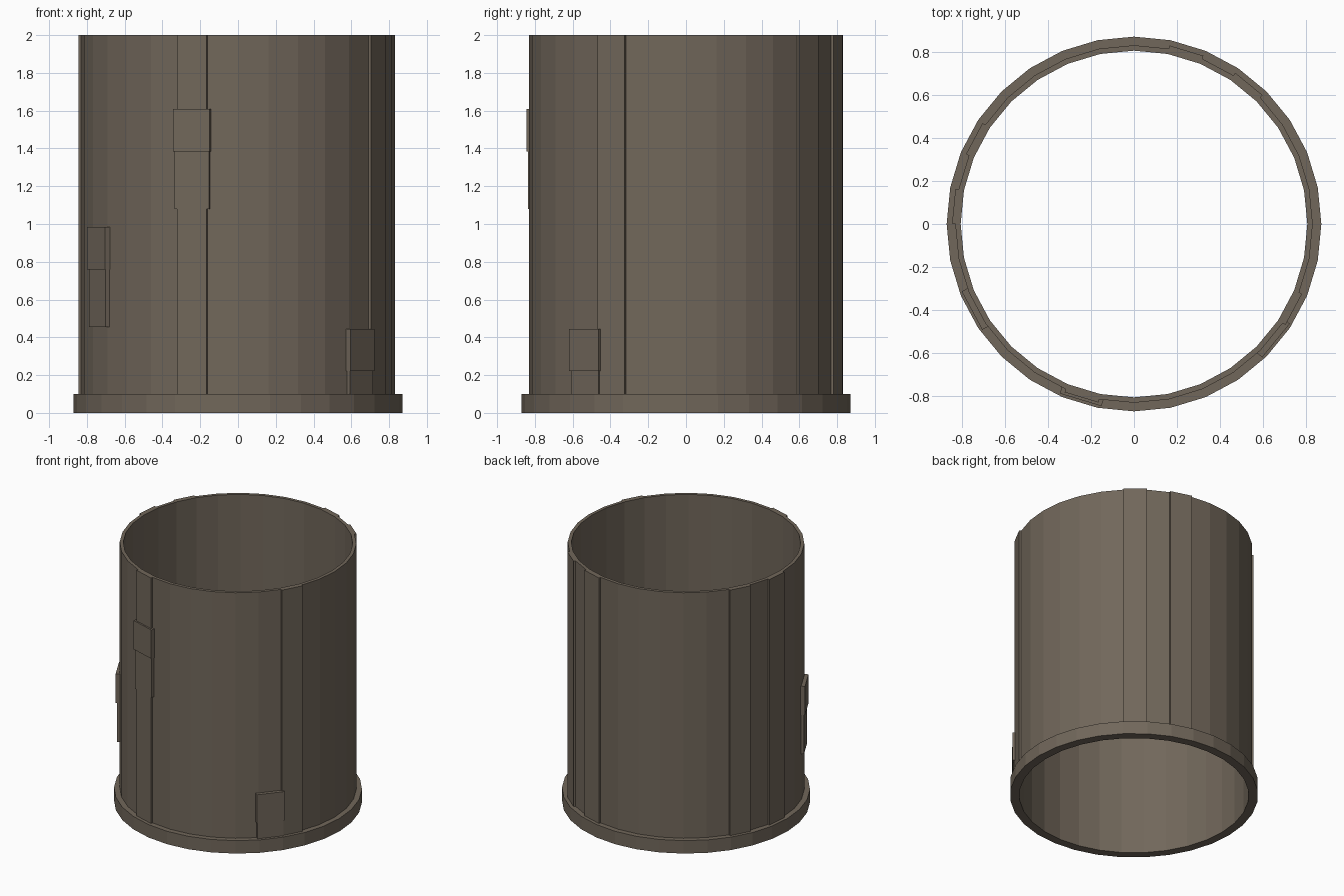
import bpy, bmesh, math
from mathutils import Matrix

if "Cube" in bpy.data.objects:
    bpy.data.objects.remove(bpy.data.objects["Cube"])

SIDES = 32
STEP = 360 / SIDES

metal = bpy.data.materials.new("weathered brown metal")
metal.diffuse_color = (0.165, 0.135, 0.103, 1)
metal.use_nodes = True
metal.node_tree.nodes["Principled BSDF"].inputs["Base Color"].default_value = metal.diffuse_color


def finish(name, bm):
    bmesh.ops.recalc_face_normals(bm, faces=bm.faces)
    mesh = bpy.data.meshes.new(name)
    bm.to_mesh(mesh)
    bm.free()
    mesh.materials.append(metal)
    ob = bpy.data.objects.new(name, mesh)
    bpy.context.collection.objects.link(ob)
    return ob


def tube(name, r_in, r_out, z0, z1):
    """Open-ended hollow cylinder with flat facets."""
    bm = bmesh.new()
    profile = [(r_in, z0), (r_out, z0), (r_out, z1), (r_in, z1)]
    rings = []
    for i in range(SIDES):
        a = math.radians(i * STEP)
        rings.append([bm.verts.new((r * math.cos(a), r * math.sin(a), z)) for r, z in profile])
    for i in range(SIDES):
        p, q = rings[i], rings[(i + 1) % SIDES]
        for k in range(4):
            n = (k + 1) % 4
            bm.faces.new((p[k], q[k], q[n], p[n]))
    return finish(name, bm)


def plate(name, facet, d_in, d_out, width, z0, z1):
    """Box lying on the middle of one wall facet."""
    bm = bmesh.new()
    m = (Matrix.Rotation(math.radians((facet + 0.5) * STEP), 4, 'Z')
         @ Matrix.Translation(((d_in + d_out) / 2, 0, (z0 + z1) / 2))
         @ Matrix.Diagonal((d_out - d_in, width, z1 - z0, 1)))
    bmesh.ops.create_cube(bm, size=1, matrix=m)
    return finish(name, bm)


# Main wall and base flange
tube("wall", 0.805, 0.83, 0.1, 2.0)
tube("base_flange", 0.805, 0.87, 0.0, 0.1)

# Raised vertical strips, each covering one facet
for i, facet in enumerate((-10, -3, 4, 6, 13, 15)):
    plate(f"raised_strip_{i + 1}", facet, 0.82, 0.841, 0.163, 0.09, 2.0)

# Small hatches with a thinner plate below each
for i, (facet, z) in enumerate(((-10, 1.385), (-14, 0.76), (-4, 0.222))):
    plate(f"hatch_cover_{i + 1}", facet, 0.82, 0.853, 0.202, z, z + 0.223)
    plate(f"hatch_lower_plate_{i + 1}", facet, 0.82, 0.845, 0.19, max(z - 0.305, 0.02), z)
